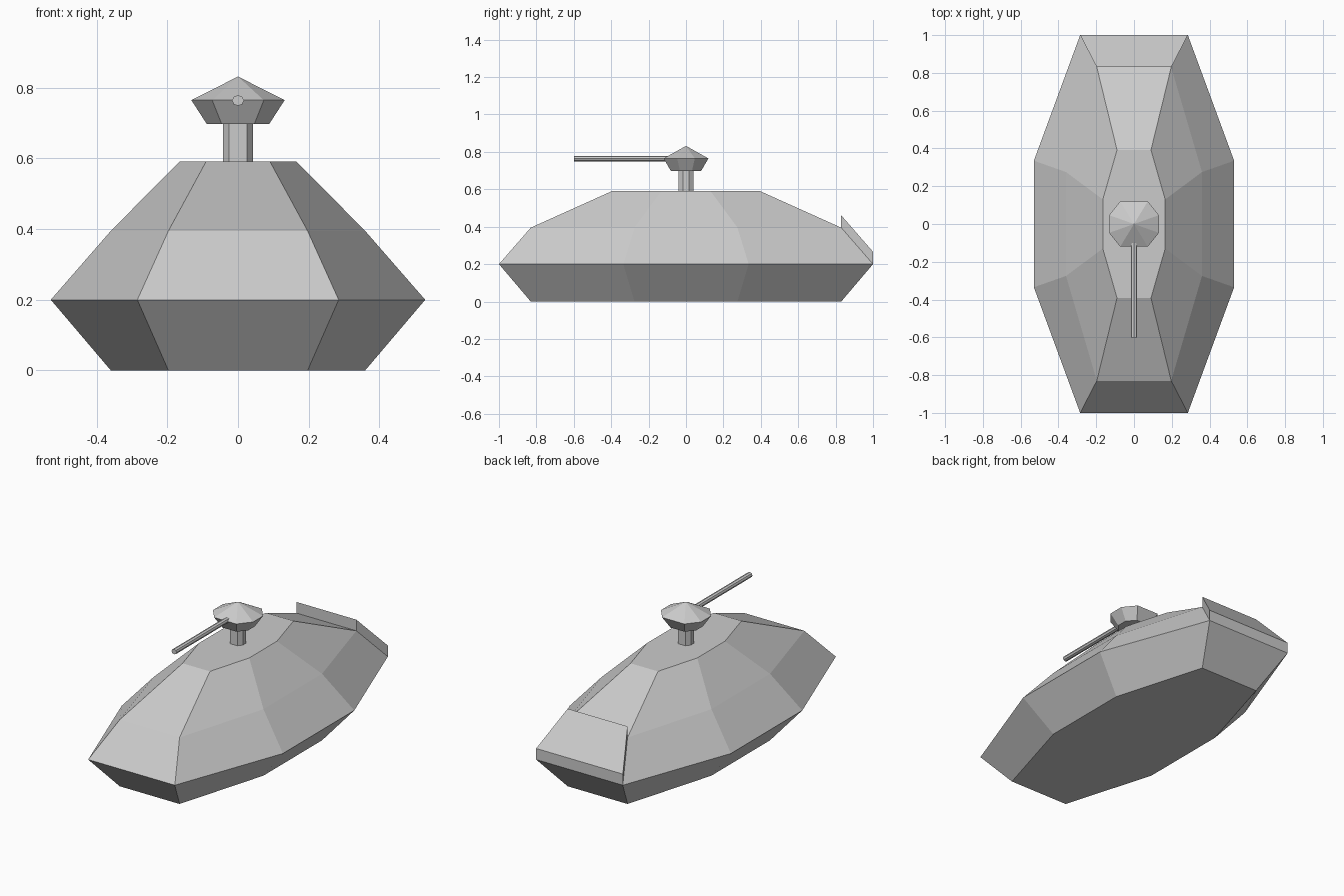
import bpy, bmesh, math

if "Cube" in bpy.data.objects:
    bpy.data.objects.remove(bpy.data.objects["Cube"])

grey = bpy.data.materials.new("light_grey")
grey.diffuse_color = (0.6, 0.6, 0.6, 1)
grey.use_nodes = True
grey.node_tree.nodes["Principled BSDF"].inputs["Base Color"].default_value = grey.diffuse_color


def finish(bm, name):
    bmesh.ops.recalc_face_normals(bm, faces=bm.faces)
    mesh = bpy.data.meshes.new(name)
    bm.to_mesh(mesh)
    bm.free()
    mesh.materials.append(grey)
    obj = bpy.data.objects.new(name, mesh)
    bpy.context.collection.objects.link(obj)
    return obj


def octagon(end_x, end_y, side_x, side_y):
    """Long octagon from its end corner and its side corner."""
    quarter = [(side_x, side_y), (end_x, end_y)]
    half = quarter + [(-x, y) for x, y in reversed(quarter)]
    return half + [(-x, -y) for x, y in half]


def loft(name, rings, apex=None):
    """Stack (height, outline) rings, with a flat or pointed top."""
    bm = bmesh.new()
    loops = [[bm.verts.new((x, y, z)) for x, y in pts] for z, pts in rings]
    n = len(loops[0])
    bm.faces.new(loops[0])
    for a, b in zip(loops, loops[1:]):
        for i in range(n):
            j = (i + 1) % n
            bm.faces.new((a[i], a[j], b[j], b[i]))
    top = loops[-1]
    if apex is None:
        bm.faces.new(top)
    else:
        tip = bm.verts.new((0, 0, apex))
        for i in range(n):
            bm.faces.new((top[i], top[(i + 1) % n], tip))
    return finish(bm, name)


# Faceted hull
middle = octagon(0.197, 0.83, 0.36, 0.275)
loft("hull", [
    (0.0, middle),
    (0.2, octagon(0.285, 1.0, 0.53, 0.335)),
    (0.395, middle),
    (0.592, octagon(0.09, 0.392, 0.165, 0.13)),
])

# Raised rear plate following the sloping stern
bm = bmesh.new()
corners = [(-0.285, 1.0, 0.2), (0.285, 1.0, 0.2),
           (0.197, 0.83, 0.395), (-0.197, 0.83, 0.395)]
low = [bm.verts.new(c) for c in corners]
high = [bm.verts.new((x, y, z + 0.066)) for x, y, z in corners]
bm.faces.new(low)
bm.faces.new(high)
for i in range(4):
    j = (i + 1) % 4
    bm.faces.new((low[i], low[j], high[j], high[i]))
finish(bm, "rear_plate")

# Turret post and pointed turret head
post = octagon(0.025, 0.04, 0.043, 0.016)
loft("turret_post", [(0.585, post), (0.705, post)])
loft("turret_head", [
    (0.697, octagon(0.046, 0.08, 0.088, 0.032)),
    (0.765, octagon(0.073, 0.12, 0.132, 0.047)),
], apex=0.832)

# Gun barrel pointing forward
bpy.ops.mesh.primitive_cylinder_add(
    vertices=8, radius=0.017, depth=0.54,
    location=(0, -0.33, 0.764), rotation=(math.pi / 2, 0, 0))
barrel = bpy.context.object
barrel.name = "gun_barrel"
barrel.scale = (1, 0.88, 1)
barrel.data.materials.append(grey)
